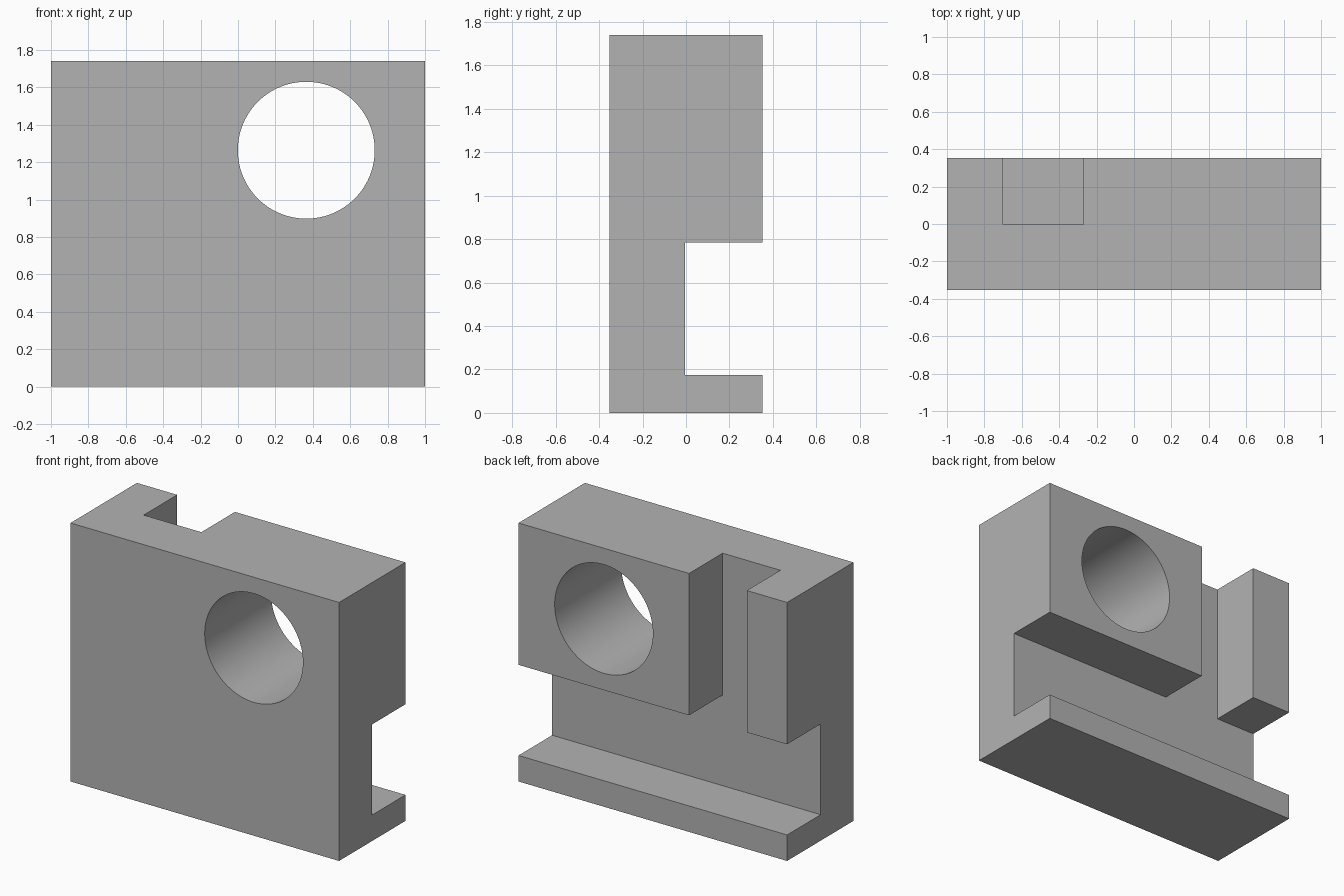
import bpy
import math

if "Cube" in bpy.data.objects:
    bpy.data.objects.remove(bpy.data.objects["Cube"], do_unlink=True)

WIDTH, DEPTH, HEIGHT = 2.0, 0.706, 1.74
BACK = DEPTH / 2
POCKET_Y = -0.004      # floor of the channel and notch
LOW, HIGH = 0.175, 0.785   # channel bottom and top
OVER = 0.2             # how far cutters reach past the block

grey = bpy.data.materials.new("plain grey")
grey.use_nodes = True
colour = (0.45, 0.45, 0.45, 1)
grey.diffuse_color = colour
grey.node_tree.nodes["Principled BSDF"].inputs["Base Color"].default_value = colour


def box(name, low, high):
    """Box between two opposite corners."""
    bpy.ops.mesh.primitive_cube_add(size=1, location=[(a + b) / 2 for a, b in zip(low, high)])
    ob = bpy.context.object
    ob.name = name
    ob.scale = [b - a for a, b in zip(low, high)]
    bpy.ops.object.transform_apply(location=True, rotation=False, scale=True)
    ob.data.materials.append(grey)
    return ob


# Main block
block = box("bracket_block", (-WIDTH / 2, -BACK, 0), (WIDTH / 2, BACK, HEIGHT))

# Full-width channel across the back
channel = box("channel_cutter", (-WIDTH / 2 - OVER, POCKET_Y, LOW),
              (WIDTH / 2 + OVER, BACK + OVER, HIGH))

# Upright notch from the channel to the top
notch = box("notch_cutter", (-0.70, POCKET_Y, (LOW + HIGH) / 2),
            (-0.27, BACK + OVER, HEIGHT + OVER))

# Round through hole
bpy.ops.mesh.primitive_cylinder_add(vertices=96, radius=0.366, depth=DEPTH + OVER,
                                    location=(0.365, 0, 1.264),
                                    rotation=(math.pi / 2, 0, 0))
hole = bpy.context.object
hole.name = "hole_cutter"
hole.data.materials.append(grey)

# Cut the block, then drop the cutters
bpy.ops.object.select_all(action="DESELECT")
block.select_set(True)
bpy.context.view_layer.objects.active = block
for cutter in (channel, notch, hole):
    cut = block.modifiers.new(cutter.name, "BOOLEAN")
    cut.operation = "DIFFERENCE"
    cut.solver = "EXACT"
    cut.object = cutter
    bpy.ops.object.modifier_apply(modifier=cut.name)
    bpy.data.objects.remove(cutter, do_unlink=True)

bpy.ops.object.shade_smooth_by_angle(angle=math.radians(30))
